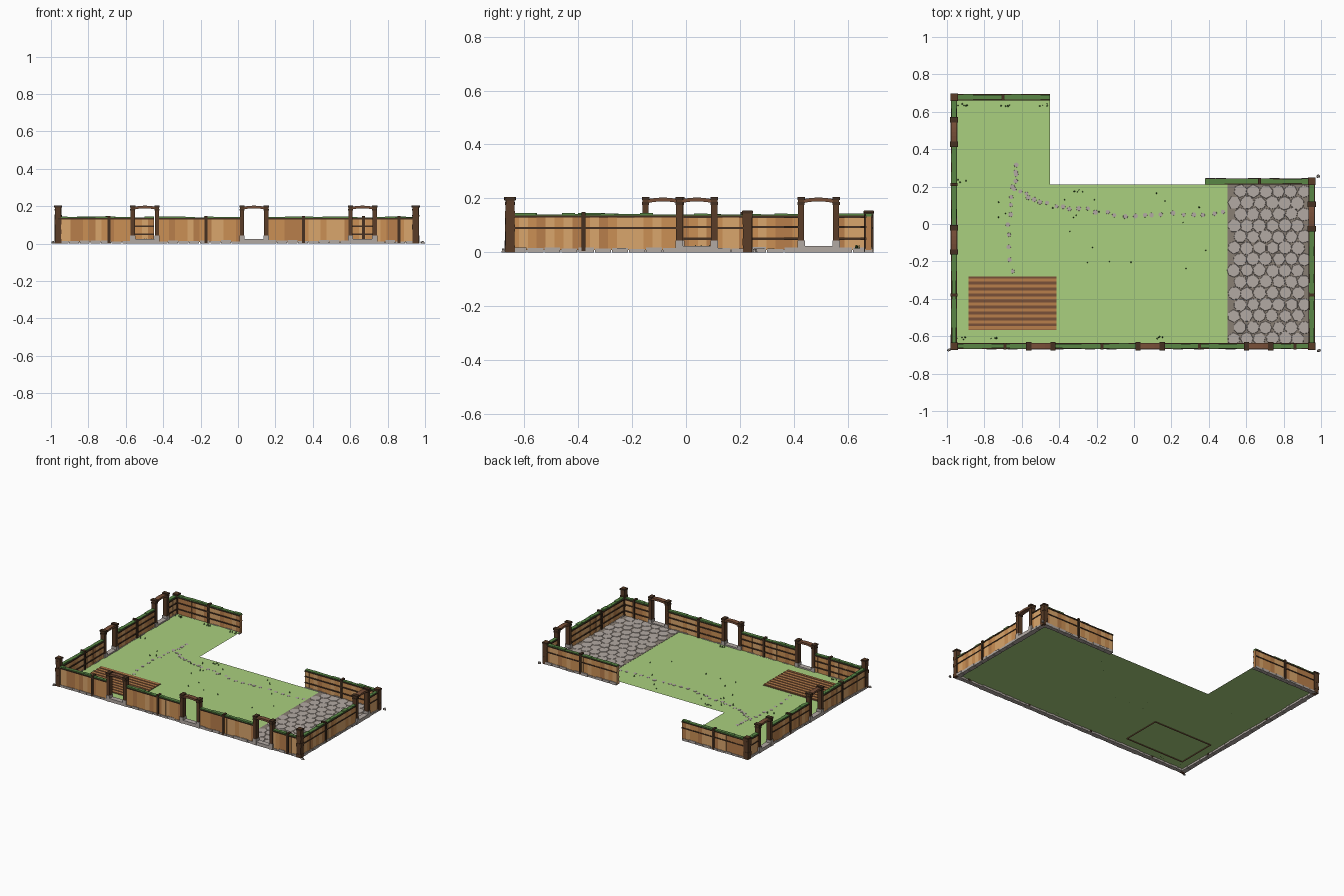
import bpy, bmesh, math, random
from mathutils import Matrix, Vector

if "Cube" in bpy.data.objects:
    bpy.data.objects.remove(bpy.data.objects["Cube"])

random.seed(4)
R = random.uniform
COLORS = {
    "grass": (0.40, 0.63, 0.21), "moss": (0.10, 0.24, 0.06),
    "dark_wood": (0.06, 0.03, 0.015), "wood_a": (0.60, 0.28, 0.09), "wood_b": (0.48, 0.21, 0.07),
    "wood_c": (0.70, 0.38, 0.15), "post_wood": (0.10, 0.045, 0.02), "deck_brown": (0.19, 0.08, 0.04),
    "stone": (0.45, 0.40, 0.37), "mortar": (0.25, 0.21, 0.175), "leaf": (0.05, 0.13, 0.03),
}
MATS = {}
for key, rgb in COLORS.items():
    MATS[key] = bpy.data.materials.new(key)
    MATS[key].diffuse_color = (*rgb, 1)

PARTS = {}
G = 0.014  # lawn height


def part(name, mat):
    """Mesh collector: one bmesh per named part."""
    if name not in PARTS:
        PARTS[name] = (bmesh.new(), mat)
    return PARTS[name][0]


def box(bm, lo, hi, M=Matrix()):
    c = [(a + b) / 2 for a, b in zip(lo, hi)]
    s = [b - a for a, b in zip(lo, hi)]
    bmesh.ops.create_cube(bm, size=1, matrix=M @ Matrix.Translation(c) @ Matrix.Diagonal((*s, 1)))


def disc(bm, x, y, z0, z1, r, sides=7, taper=0.9):
    M = Matrix.Translation((x, y, (z0 + z1) / 2)) @ Matrix.Rotation(R(0, 6), 4, 'Z')
    bmesh.ops.create_cone(bm, cap_ends=True, segments=sides, radius1=r, radius2=r * taper,
                          depth=z1 - z0, matrix=M)


# Lawn: one flat sheet
XL, XR, YF, YB, YN = -0.962, 0.95, -0.653, 0.678, 0.228
outline = [(XL, YF), (XR, YF), (XR, 0.21), (-0.45, 0.21), (-0.45, YB), (XL, YB)]
bm = part("lawn", "grass")
bm.faces.new([bm.verts.new((x, y, G)) for x, y in outline])

# Cobbled patio
box(part("patio_base", "mortar"), (0.50, YF, G + .0003), (XR, 0.212, G + .0015))
bm = part("patio_cobbles", "stone")
for row in range(14):
    for col in range(7):
        x = 0.535 + 0.068 * col + (0.034 if row % 2 else 0)
        y = -0.612 + 0.0605 * row
        if x < 0.94 and y < 0.2:
            disc(bm, x + R(-.003, .003), y + R(-.003, .003), G + .0015, G + R(.003, .004), R(0.034, 0.037), random.choice((6, 7, 8)), 0.96)

# Slatted deck
box(part("deck_base", "deck_brown"), (-0.885, -0.568, G + .0005), (-0.415, -0.28, G + .003))
for y in (-.568, -.283):
    box(part("deck_trim", "deck_brown"), (-.885, y, G - .006), (-.415, y + .003, G + .003))
for x in (-.885, -.418):
    box(part("deck_trim", "deck_brown"), (x, -.568, G - .006), (x + .003, -.28, G + .003))
for i in range(9):
    y = -0.563 + i * 0.0318
    box(part("deck_slats", "wood_b"), (-0.885, y, G + .002), (-0.415, y + 0.0165, G + .006))


# Stepping stone path
def path(pts, n):
    pts = [Vector(p) for p in pts]
    for i in range(n):
        t = i / (n - 1) * (len(pts) - 1)
        k = min(int(t), len(pts) - 2)
        p = pts[k].lerp(pts[k + 1], t - k)
        disc(part("path_stones", "stone"), p.x + R(-.01, .01), p.y + R(-.01, .01), G + .0002, G + .0015, R(0.011, 0.014), 7, .97)


path([(0.48, 0.06), (0.2, 0.055), (-0.05, 0.05), (-0.3, 0.08), (-0.5, 0.12), (-0.64, 0.19)], 26)
path([(-0.62, 0.31), (-0.64, 0.2), (-0.67, 0.0), (-0.655, -0.26)], 13)

HALF = 0.065  # half the spacing of gate posts


def gate(M, u):
    """Archway: sill, stone feet, posts and a gently arched lintel."""
    box(part("gate_sills", "stone"), (u - HALF, -0.018, 0), (u + HALF, 0.018, 0.024), M)
    for s in (-1, 1):
        c = u + s * HALF
        box(part("gate_feet", "stone"), (c - .014, -.020, 0), (c + .014, .020, .043), M)
        box(part("gate_posts", "post_wood"), (c - .0115, -.017, .04), (c + .0115, .017, .196), M)
        box(part("gate_post_bands", "dark_wood"), (c - .0135, -.019, .176), (c + .0135, .019, .186), M)
        box(part("gate_post_caps", "dark_wood"), (c - .014, -.022, .194), (c + .014, .022, .205), M)
    n = 6
    for i in range(n):
        a, b = [-HALF + 2 * HALF * (i + k) / n for k in (0, 1)]
        za, zb = [0.196 - 0.008 * (q / HALF) ** 2 for q in (a, b)]
        T = M @ Matrix.Translation((u + (a + b) / 2, 0, (za + zb) / 2)) @ Matrix.Rotation(-math.atan2(zb - za, b - a), 4, 'Y')
        box(part("gate_lintels", "deck_brown"), (-.0115, -.016, -.007), (.0115, .016, .007), T)


def wall(p0, p1, gates=(), posts=(), outer_rail=True):
    """Plank fence from p0 to p1, outside on its right; gates and posts are distances along it."""
    p0, p1 = Vector(p0), Vector(p1)
    L = (p1 - p0).length
    d = (p1 - p0) / L
    M = Matrix(((d.x, -d.y, 0, p0.x), (d.y, d.x, 0, p0.y), (0, 0, 1, 0), (0, 0, 0, 1)))
    cuts = [0] + [v for g in sorted(gates) for v in (g - HALF, g + HALF)] + [L]
    for a, b in zip(cuts[::2], cuts[1::2]):
        # planks in three tones
        n = max(1, round((b - a) / 0.033))
        w = (b - a) / n
        for i in range(n):
            tone = random.choice("abc")
            o = R(0, 0.0025)
            box(part("fence_planks_" + tone, "wood_" + tone),
                (a + i * w, -.010 - o, .008), (a + i * w + w, .010 + o, R(.130, .137)), M)
        # footing stones
        n = max(1, round((b - a) / 0.06))
        w = (b - a) / n
        for i in range(n):
            o = R(0.014, 0.018)
            box(part("footing_stones", "stone"), (a + i * w + .002, -o, 0), (a + i * w + w - .002, o, R(.012, .02)), M)
        # rails
        bm = part("fence_rails", "dark_wood")
        for z in (.05, .094, .132):
            box(bm, (a, .009, z - .004), (b, .0165, z + .004), M)
        box(bm, (a, -.0165, .130), (b, -.009, .136), M)
        if outer_rail:
            box(bm, (a, -.0150, .086), (b, -.009, .093), M)
        # mossy top
        n = max(1, round((b - a) / 0.05))
        w = (b - a) / n
        for i in range(n):
            o = R(.0105, .0135)
            box(part("mossy_cap", "moss"), (a + i * w, -o, .131), (a + i * w + w, o, R(.139, .146)), M)
    for u in posts:
        box(part("fence_posts", "dark_wood"), (u - .008, -.018, .004), (u + .008, .018, .149), M)
    for g in gates:
        gate(M, g)


wall((XL, YF), (XR, YF), [x - XL for x in (-.498, .086, .666)], [x - XL for x in (-.69, -.17, .35, .86)], False)
wall((XR, YF), (XR, YN), [.04 - YF], [-.38 - YF])
wall((XR, YN), (.38, YN), posts=[.28])
wall((-.45, YB), (XL, YB), posts=[.25])
wall((XL, YB), (XL, YF), [YB - .492, YB + .085], [YB - .21, YB + .38])

# Corner posts built from stacked blocks
for x, y, h in ((XL, YF, .205), (XR, YF, .205), (XR, YN, .156), (XL, YB, .156)):
    n = round(h / 0.026)
    for i in range(n):
        r = R(.0155, .0185)
        box(part("corner_posts", "post_wood"), (x - r, y - r, i * h / n), (x + r, y + r, (i + 1) * h / n))
    box(part("corner_caps", "dark_wood"), (x - .02, y - .02, h - .012), (x + .02, y + .02, h - .003))

# Pebbles outside the corners
for x, y in ((-.988, -.674), (.988, -.678), (.985, .256), (-.968, .688)):
    for k in range(3):
        disc(part("corner_pebbles", "stone"), x + (k - 1) * .004, y + R(-.003, .003), 0, R(.008, .015), .0075, 6, .6)

# Grass tufts and small plants
tufts = [(R(-.9, .46), R(-.25, .18)) for _ in range(20)]
for cx, cy in ((-.92, .635), (-.48, .635), (-.92, -.61), (-.69, .635), (-.75, -.61), (-.3, .18), (.13, -.61), (-.92, .23)):
    tufts += [(cx + R(-.03, .03), cy + R(-.008, .008)) for _ in range(5)]
for x, y in tufts:
    disc(part("grass_tufts", "leaf"), x, y, G, G + R(.006, .014), R(.003, .005), 5, .2)

# Turn collected parts into objects
for name, (bm, mat) in PARTS.items():
    me = bpy.data.meshes.new(name)
    bm.to_mesh(me)
    bm.free()
    me.materials.append(MATS[mat])
    bpy.context.collection.objects.link(bpy.data.objects.new(name, me))

for m in bpy.data.materials:
    if m.users and not m.is_grease_pencil:
        m.use_nodes = True
        m.node_tree.nodes["Principled BSDF"].inputs["Base Color"].default_value = m.diffuse_color
